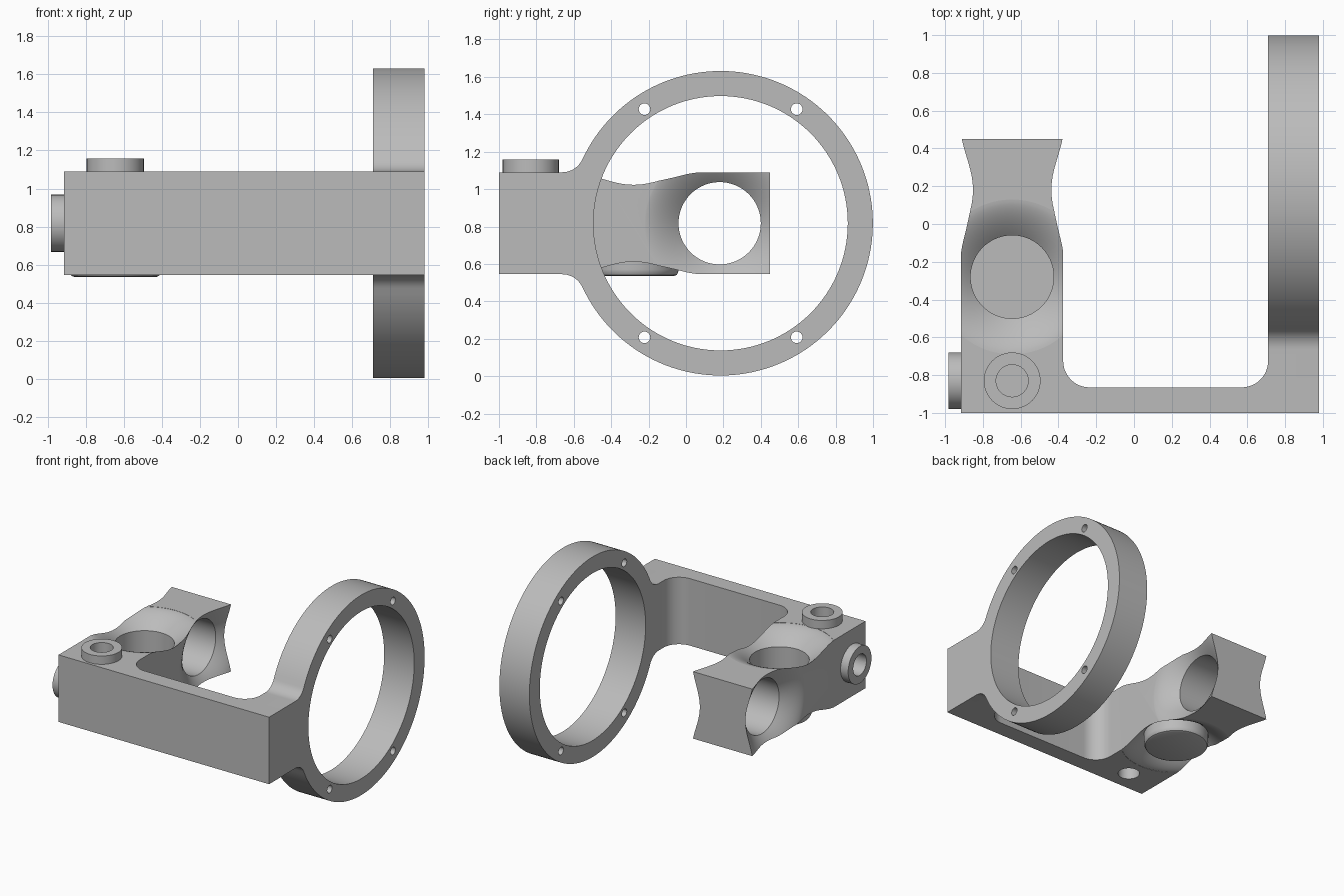
import bpy, bmesh
from math import sin, cos, pi, atan2, sqrt, radians
from mathutils import Matrix, Vector

if "Cube" in bpy.data.objects:
    bpy.data.objects.remove(bpy.data.objects["Cube"])

grey = bpy.data.materials.new("plain grey")
grey.use_nodes = True
grey.diffuse_color = (0.5, 0.5, 0.5, 1)
grey.node_tree.nodes["Principled BSDF"].inputs["Base Color"].default_value = (0.5, 0.5, 0.5, 1)

LOW, HIGH = 0.545, 1.09            # bracket height range
MID = (LOW + HIGH) / 2
ARM_X, HALF = -0.645, 0.27         # arm centre and half width
X_AXIS = Matrix.Rotation(pi / 2, 4, 'Y')


def make_object(name, bm):
    bmesh.ops.recalc_face_normals(bm, faces=bm.faces)
    mesh = bpy.data.meshes.new(name)
    bm.to_mesh(mesh)
    bm.free()
    mesh.materials.append(grey)
    ob = bpy.data.objects.new(name, mesh)
    bpy.context.collection.objects.link(ob)
    return ob


def arc(cx, cy, r, a0, a1, n):
    return [(cx + r * cos(a0 + (a1 - a0) * i / n), cy + r * sin(a0 + (a1 - a0) * i / n))
            for i in range(n + 1)]


def prism(name, points, offset):
    """Extrude a polygon of 3D points."""
    bm = bmesh.new()
    face = bm.faces.new([bm.verts.new(p) for p in points])
    out = bmesh.ops.extrude_face_region(bm, geom=[face])
    bmesh.ops.translate(bm, vec=offset,
                        verts=[v for v in out["geom"] if isinstance(v, bmesh.types.BMVert)])
    return make_object(name, bm)


def lathe(name, profile, centre, turn=Matrix(), steps=72):
    """Spin a (radius, height) profile that starts and ends on the axis."""
    bm = bmesh.new()
    verts = [bm.verts.new((r, 0, h)) for r, h in profile]
    edges = [bm.edges.new(pair) for pair in zip(verts, verts[1:])]
    bmesh.ops.spin(bm, geom=verts + edges, cent=(0, 0, 0), axis=(0, 0, 1),
                   angle=2 * pi, steps=steps)
    bmesh.ops.remove_doubles(bm, verts=bm.verts, dist=1e-5)
    bm.transform(Matrix.Translation(centre) @ turn)
    return make_object(name, bm)


def rod(name, r, h0, h1, centre, turn=Matrix(), steps=48):
    return lathe(name, [(0, h0), (r, h0), (r, h1), (0, h1)], centre, turn, steps)


def combine(ob, other, operation):
    mod = ob.modifiers.new(operation, 'BOOLEAN')
    mod.operation, mod.solver, mod.object = operation, 'EXACT', other
    bpy.context.view_layer.objects.active = ob
    bpy.ops.object.modifier_apply(modifier=mod.name)
    bpy.data.objects.remove(other)


# U-shaped base: long arm, front bar and inner corner fillets
f = 0.14
inner_l, inner_r, bar = ARM_X + HALF, 0.71, -0.865
outline = [(inner_r, -1), (inner_r, bar + f)]
outline += arc(inner_r - f, bar + f, f, 0, -pi / 2, 12)[1:]
outline += arc(inner_l + f, bar + f, f, -pi / 2, -pi, 12)
outline += [(inner_l, 0.45), (ARM_X - HALF, 0.45), (ARM_X - HALF, -1)]
bracket = prism("bracket", [(x, y, LOW) for x, y in outline], (0, 0, HIGH - LOW))

# Ring plate: outer circle blended into the leg by fillets
ring_y, R, g = 0.185, 0.814, 0.12
rise = HIGH - MID + g
reach = sqrt((R + g) ** 2 - rise ** 2)
lean = atan2(rise, -reach)
upper = [(-1, HIGH - MID)]
upper += arc(ring_y - reach, rise, g, -pi / 2, lean - pi, 10)
upper += arc(ring_y, 0, R, lean, 0, 64)[1:]
side = upper + [(y, -z) for y, z in reversed(upper[:-1])]
ring = prism("ring", [(inner_r, y, z + MID) for y, z in side], (0.27, 0, 0))
combine(ring, rod("bore", 0.68, -0.3, 0.3, (0.85, ring_y, MID), X_AXIS, 128), 'DIFFERENCE')
for sy in (-1, 1):
    for sz in (-1, 1):
        spot = (0.85, ring_y + sy * 0.407, MID + sz * 0.61)
        combine(ring, rod("bolt_hole", 0.031, -0.3, 0.3, spot, X_AXIS, 24), 'DIFFERENCE')
combine(bracket, ring, 'UNION')

# Flared holes through the arm, one sideways and one upright
flare = []
for i in range(15):
    r = 0.41 - 0.19 * i / 14
    flare.append((r, 1.52 * (0.41 - r) ** 1.6 - HALF - 0.001))
half = [(0, -HALF - 0.05), (0.41, -HALF - 0.05)] + flare
profile = half + [(r, -h) for r, h in reversed(half)]
combine(bracket, lathe("side_flare", profile, (ARM_X, 0.18, MID), X_AXIS), 'DIFFERENCE')
combine(bracket, lathe("upright_flare", profile, (ARM_X, -0.28, MID)), 'DIFFERENCE')

# Bosses with blind holes
boss_y = -0.83
bosses = [((ARM_X, boss_y, HIGH), Matrix()),
          ((ARM_X - HALF, boss_y, MID), Matrix.Rotation(-pi / 2, 4, 'Y'))]
for centre, turn in bosses:
    combine(bracket, rod("boss", 0.15, -0.05, 0.068, centre, turn), 'UNION')
    combine(bracket, rod("boss_hole", 0.085, -0.15, 0.1, centre, turn), 'DIFFERENCE')
combine(bracket, rod("under_hole", 0.08, -0.1, 0.15, (ARM_X, boss_y, LOW)), 'DIFFERENCE')

# Round plug closing the upright hole from below
plug = lathe("plug", [(0, 0.535), (0.215, 0.535), (0.23, 0.541), (0.238, 0.555),
                      (0.24, 0.57), (0.24, 0.645), (0, 0.645)], (ARM_X, -0.28, 0))

for ob in (bracket, plug):
    bpy.ops.object.select_all(action='DESELECT')
    ob.select_set(True)
    bpy.context.view_layer.objects.active = ob
    bpy.ops.object.shade_smooth_by_angle(angle=radians(30))
